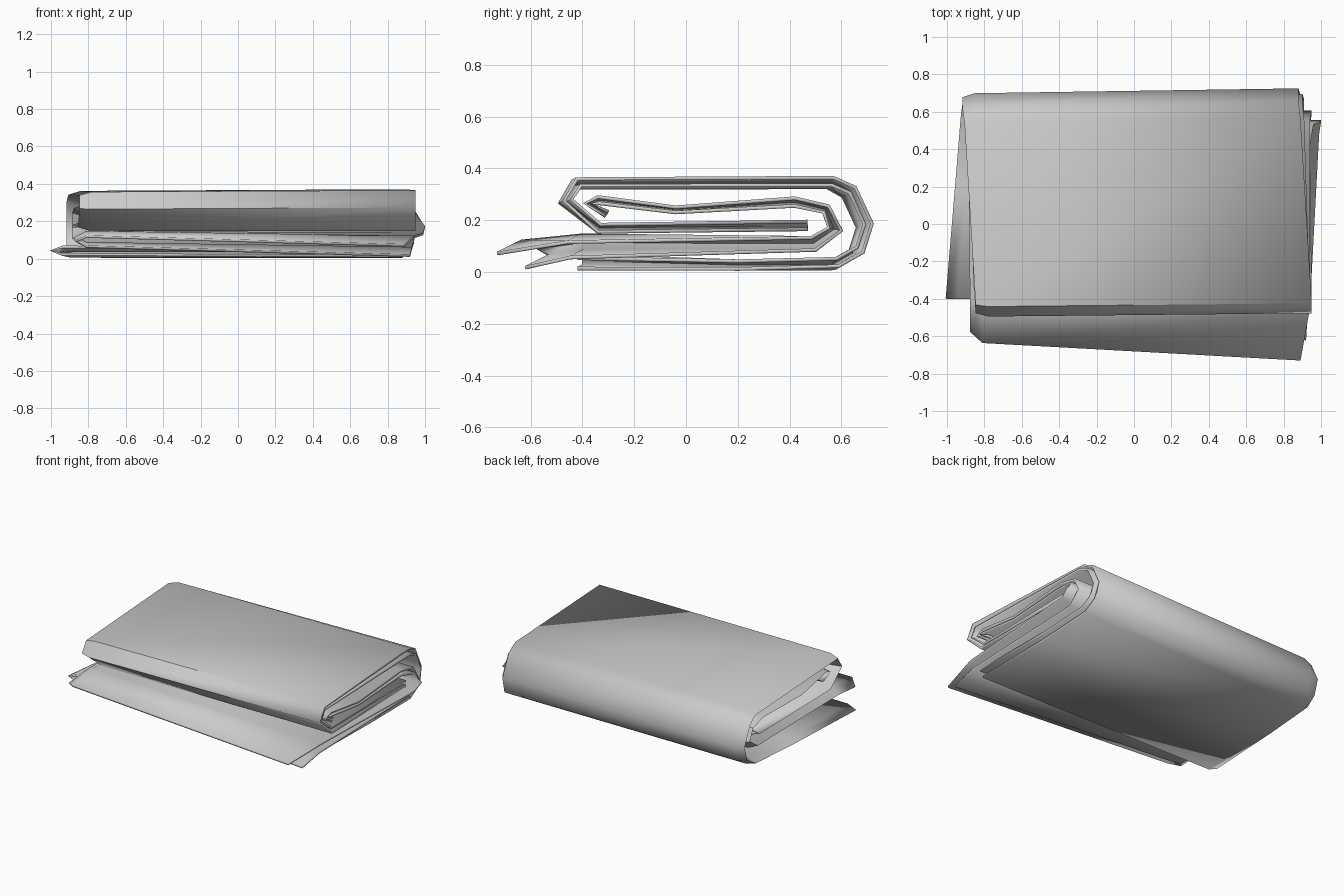
import bpy
import math
from mathutils import Vector

if "Cube" in bpy.data.objects:
    bpy.data.objects.remove(bpy.data.objects["Cube"], do_unlink=True)

# Single cloth colour
cloth = bpy.data.materials.new("grey_cloth")
cloth.use_nodes = True
cloth.diffuse_color = (0.6, 0.6, 0.6, 1)
cloth.node_tree.nodes["Principled BSDF"].inputs["Base Color"].default_value = (0.6, 0.6, 0.6, 1)


def doubled_sheet(name, rows, lead=0.0, thickness=0.014):
    """Cloth doubled over at its right-hand crease, swept along a folded path.

    Each row is: y, z, crease x, open edge x, gap, skew, inner edge offset.
    """
    path = [Vector((0, row[0], row[1])) for row in rows]
    verts, faces = [], []
    for i, (y, z, crease, edge, gap, skew, extra) in enumerate(rows):
        # Offset direction is the left-hand normal of the path
        before = (path[i] - path[i - 1]).normalized() if i else Vector()
        after = (path[i + 1] - path[i]).normalized() if i + 1 < len(path) else Vector()
        along = (before + after).normalized()
        inward = Vector((0, -along.z, along.y)) * gap
        if i == 0:
            inward.y -= lead
        section = [(edge, 0), (crease + 0.06, 0), (crease, 0.5),
                   (crease + 0.06, 1), (edge + extra, 1)]
        for x, share in section:
            point = path[i] + inward * share
            verts.append((x, point.y + skew * x, point.z + skew * x / 2))
    width = 5
    for i in range(len(rows) - 1):
        for j in range(width - 1):
            a = i * width + j
            faces.append((a, a + 1, a + width + 1, a + width))

    mesh = bpy.data.meshes.new(name)
    mesh.from_pydata(verts, [], faces)
    mesh.materials.append(cloth)
    sheet = bpy.data.objects.new(name, mesh)
    bpy.context.collection.objects.link(sheet)
    solid = sheet.modifiers.new("cloth_thickness", "SOLIDIFY")
    solid.thickness = thickness
    solid.offset = 0

    bpy.ops.object.select_all(action="DESELECT")
    sheet.select_set(True)
    bpy.context.view_layer.objects.active = sheet
    bpy.ops.object.shade_smooth_by_angle(angle=math.radians(50))
    return sheet


# Outer wrap: bottom panel, back fold, top panel, front fold, return panel
doubled_sheet("outer_wrap", [
    (-.41, .018, -1, .87, .04, -.01, .02),
    (.2, .012, -.95, .88, .03, 0, .02),
    (.58, .018, -.92, .89, .03, .01, .02),
    (.67, .07, -.91, .89, .03, .015, .02),
    (.705, .18, -.91, .88, .03, .015, .02),
    (.64, .32, -.91, .88, .03, .015, .02),
    (.56, .36, -.9, .89, .03, .01, .02),
    (-.43, .355, -.84, .95, .03, .01, -.01),
    (-.48, .27, -.84, .95, .03, .01, -.01),
    (-.34, .155, -.85, .95, .03, 0, -.01),
    (.47, .165, -.88, .94, .03, 0, 0),
])

# Inner layers: front flap, inner back fold, tucked upper panel
doubled_sheet("inner_flap", [
    (-.57, .042, -.87, .92, .055, -.055, -.03),
    (-.42, .07, -.87, .93, .06, -.03, .01),
    (.5, .085, -.88, .94, .05, 0, .05),
    (.6, .16, -.88, .95, .05, 0, .05),
    (.55, .255, -.88, .94, .03, 0, .02),
    (.42, .285, -.87, .94, .03, 0, 0),
    (-.04, .25, -.84, .94, .02, 0, 0),
    (-.34, .29, -.82, .94, .025, 0, 0),
    (-.39, .265, -.82, .94, .03, 0, 0),
    (-.31, .215, -.82, .93, .02, 0, 0),
], lead=0.1)
